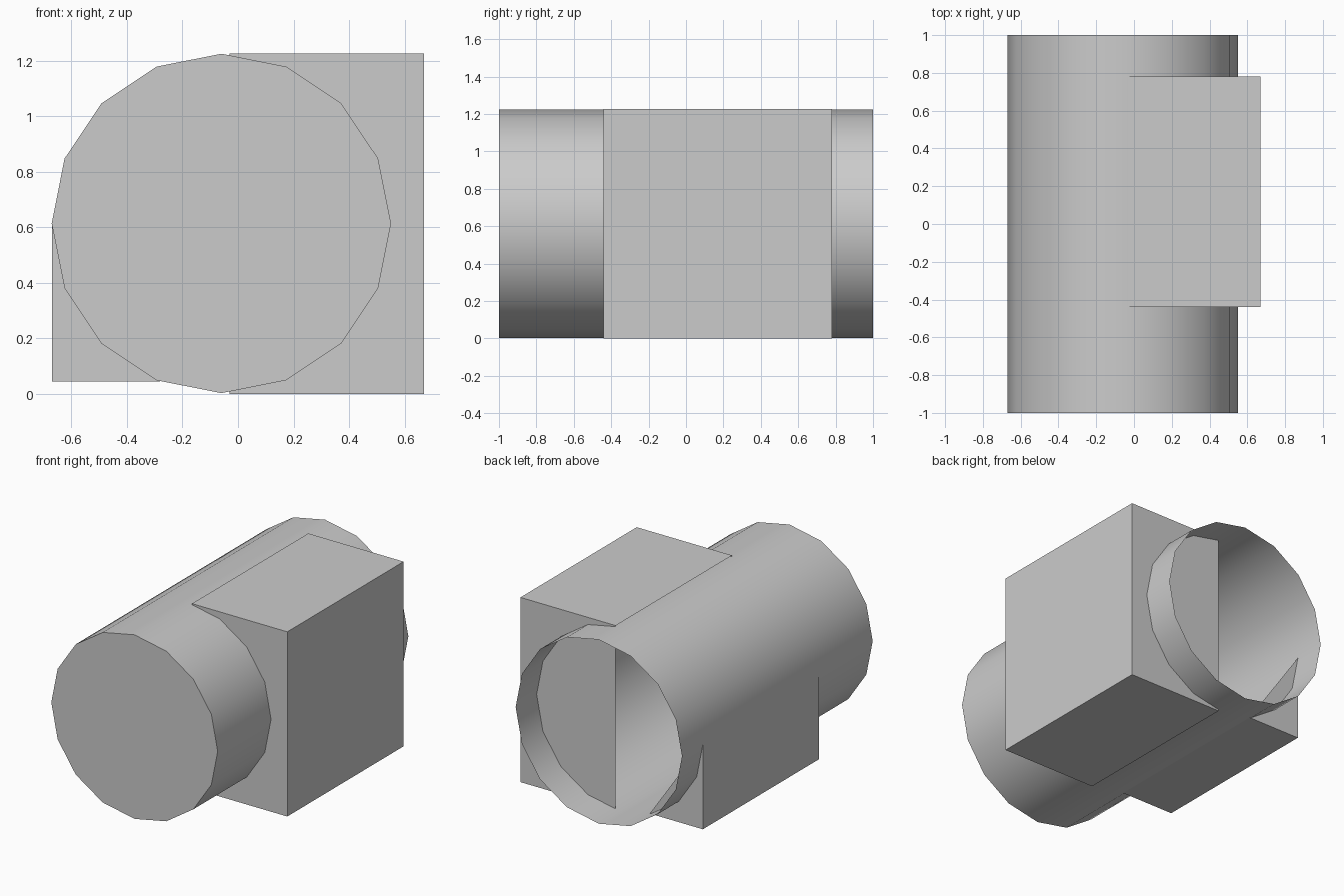
import bpy, bmesh
from math import sin, cos, tau, radians

cube = bpy.data.objects.get("Cube")
if cube:
    bpy.data.objects.remove(cube, do_unlink=True)

grey = bpy.data.materials.new("plain grey")
grey.use_nodes = True
colour = (0.6, 0.6, 0.6, 1)
grey.diffuse_color = colour
grey.node_tree.nodes["Principled BSDF"].inputs["Base Color"].default_value = colour


def extrude_profile(name, profile, y0, y1, open_sides=(), caps=(True, True)):
    """Sweep an x-z profile (counter-clockwise from the front) along y."""
    bm = bmesh.new()
    front = [bm.verts.new((x, y0, z)) for x, z in profile]
    back = [bm.verts.new((x, y1, z)) for x, z in profile]
    n = len(profile)
    for i in range(n):
        if i not in open_sides:
            j = (i + 1) % n
            bm.faces.new((front[i], back[i], back[j], front[j]))
    if caps[0]:
        bm.faces.new(front)
    if caps[1]:
        bm.faces.new(back[::-1])
    # make every side face point away from the profile's middle
    cx = sum(p[0] for p in profile) / n
    cz = sum(p[1] for p in profile) / n
    bm.normal_update()
    for f in bm.faces:
        c = f.calc_center_median()
        if abs(f.normal.y) < 0.5 and f.normal.x * (c.x - cx) + f.normal.z * (c.z - cz) < 0:
            f.normal_flip()
    mesh = bpy.data.meshes.new(name)
    bm.to_mesh(mesh)
    bm.free()
    mesh.materials.append(grey)
    obj = bpy.data.objects.new(name, mesh)
    bpy.context.collection.objects.link(obj)
    return obj


# Sixteen-sided tube, closed at the front and open at the back
sides, radius, cx, cz = 16, 0.611, -0.06, 0.614
ring = [(cx + radius * cos(tau * i / sides), cz + radius * sin(tau * i / sides))
        for i in range(sides)]
tube = extrude_profile("tube", ring, -1, 1, caps=(True, False))
bpy.context.view_layer.objects.active = tube
tube.select_set(True)
bpy.ops.object.shade_smooth_by_angle(angle=radians(30))

# Block on the left side, left open where it meets the inside of the tube
box = [(-0.03, 0), (0.67, 0), (0.67, 1.226), (-0.03, 1.226)]
extrude_profile("side_block", box, -0.44, 0.78, open_sides=(3,))

# Wedge filling the lower right corner, open on its sloping side
wedge = [(-0.67, 0.045), (-0.28, 0.045), (-0.67, 0.615)]
extrude_profile("corner_wedge", wedge, -0.44, 0.78, open_sides=(1,))
